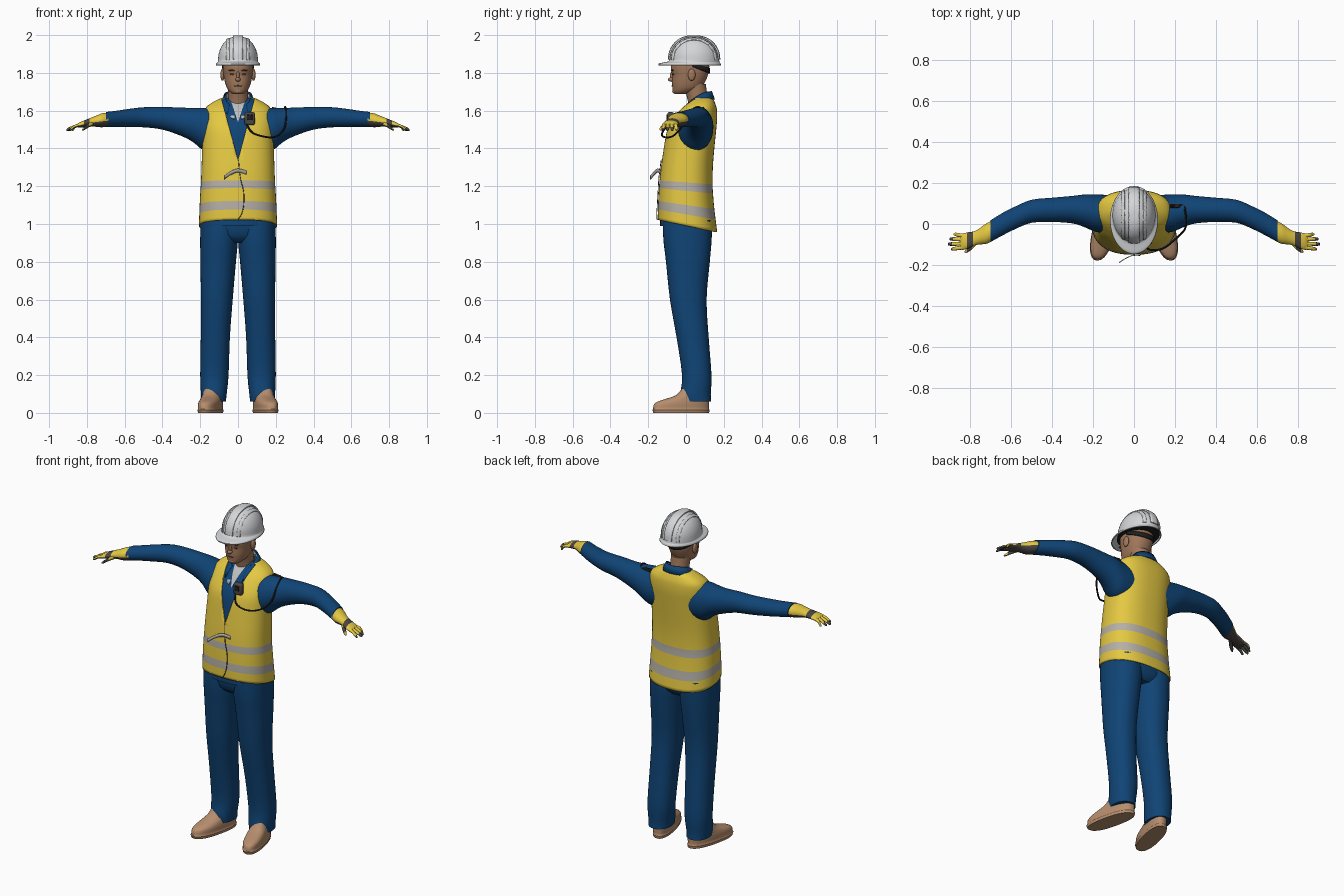
import bpy, bmesh
from math import sin, cos, pi, radians
from mathutils import Vector

if "Cube" in bpy.data.objects:
    bpy.data.objects.remove(bpy.data.objects["Cube"])


def material(name, *rgb):
    m = bpy.data.materials.new(name)
    m.use_nodes = True
    m.diffuse_color = (*rgb, 1)
    m.node_tree.nodes["Principled BSDF"].inputs["Base Color"].default_value = (*rgb, 1)
    return m


BLUE = material("work blue", .005, .058, .18)
YELLOW = material("safety yellow", .78, .58, .055)
TAPE = material("reflective grey", .46, .43, .38)
WHITE = material("helmet white", .66, .67, .69)
SKIN = material("skin", .36, .19, .105)
BOOT = material("boot tan", .47, .27, .155)
DARK = material("glove grey", .07, .062, .058)
BLACK = material("black", .015, .014, .014)
SHIRT = material("undershirt grey", .52, .52, .52)
BROW = material("brow brown", .13, .065, .035)
made = []


def finish(name, bm, mats, thick=0, bevel=0):
    bmesh.ops.recalc_face_normals(bm, faces=bm.faces)
    me = bpy.data.meshes.new(name)
    bm.to_mesh(me)
    bm.free()
    for m in mats:
        me.materials.append(m)
    ob = bpy.data.objects.new(name, me)
    bpy.context.collection.objects.link(ob)
    if thick:
        mod = ob.modifiers.new("thickness", "SOLIDIFY")
        mod.thickness = thick
    if bevel:
        mod = ob.modifiers.new("bevel", "BEVEL")
        mod.width, mod.segments = bevel, 2
    made.append(ob)
    return ob


def smooth_rows(rows, steps):
    """Catmull-Rom interpolation between cross-sections."""
    out = []
    for i in range(len(rows) - 1):
        a, b, c, d = (rows[max(0, min(len(rows) - 1, i + j))] for j in (-1, 0, 1, 2))
        for k in range(steps):
            t = k / steps
            out.append([(2 * q + (r - p) * t + (2 * p - 5 * q + 4 * r - s) * t * t
                         + (3 * q - p - 3 * r + s) * t ** 3) / 2
                        for p, q, r, s in zip(a, b, c, d)])
    return out + [list(rows[-1])]


def loft(name, rows, mats, axis="z", power=2.0, seg=40, steps=3, caps=(True, True),
         cut=None, paint=None, warp=None, side=1, thick=0):
    """Skin over rows of (position, centre 1, centre 2, radius 1, radius 2)."""
    bm = bmesh.new()
    rings = []
    for p, c1, c2, r1, r2 in smooth_rows(rows, steps):
        ring = []
        for i in range(seg):
            t = 2 * pi * i / seg
            u, v = (abs(f) ** (2 / power) * (1 if f > 0 else -1) for f in (cos(t), sin(t)))
            a, b = c1 + r1 * u, c2 + r2 * v
            ring.append(bm.verts.new((a, b, p) if axis == "z" else (p, a, b)))
        rings.append(ring)
    for lo, hi in zip(rings, rings[1:]):
        for i in range(seg):
            j = (i + 1) % seg
            bm.faces.new((lo[i], lo[j], hi[j], hi[i]))
    for use, ring in zip(caps, (rings[0], rings[-1])):
        if use:
            bm.faces.new(ring)
    bmesh.ops.recalc_face_normals(bm, faces=bm.faces)
    if cut:
        cut(bm)
    bm.normal_update()
    if paint:
        for f in bm.faces:
            f.material_index = paint(f.calc_center_median(), f.normal)
    for v in bm.verts:
        if warp:
            v.co = warp(v.co)
        v.co.x *= side
    return finish(name, bm, mats, thick)


def body(rows):
    """Rows of (height, half width, front y, back y) to loft rows."""
    return [(z, 0, (f + b) / 2, rx, (b - f) / 2) for z, rx, f, b in rows]


def strip(name, mat, edge_a, edge_b, steps=24, thick=.006):
    bm = bmesh.new()
    pairs = [(bm.verts.new(edge_a(i / steps)), bm.verts.new(edge_b(i / steps)))
             for i in range(steps + 1)]
    for (a, b), (c, d) in zip(pairs, pairs[1:]):
        bm.faces.new((a, b, d, c))
    return finish(name, bm, [mat], thick)


def ball(name, mat, loc, scale):
    bm = bmesh.new()
    bmesh.ops.create_uvsphere(bm, u_segments=20, v_segments=12, radius=1)
    for v in bm.verts:
        v.co = Vector(loc) + v.co * Vector(scale)
    return finish(name, bm, [mat])


def box(name, mat, loc, size, bevel):
    bm = bmesh.new()
    bmesh.ops.create_cube(bm, size=1)
    for v in bm.verts:
        v.co = Vector(loc) + v.co * Vector(size)
    return finish(name, bm, [mat], bevel=bevel)


def cord(name, mat, points, radius):
    cu = bpy.data.curves.new(name, "CURVE")
    cu.dimensions, cu.bevel_depth, cu.bevel_resolution = "3D", radius, 2
    sp = cu.splines.new("POLY")
    pts = smooth_rows(points, 6)
    sp.points.add(len(pts) - 1)
    for q, p in zip(sp.points, pts):
        q.co = (*p, 1)
    tmp = bpy.data.objects.new(name, cu)
    bm = bmesh.new()
    bm.from_mesh(me := bpy.data.meshes.new_from_object(tmp))
    bpy.data.objects.remove(tmp)
    bpy.data.meshes.remove(me)
    return finish(name, bm, [mat])


# Neckline: split the front along a V, optionally opening it
def in_v(c, z0, k):
    return c.y < .05 and c.z > z0 + k * abs(c.x)


def cut_v(z0, k, remove):
    def cut(bm):
        for s in (1, -1):
            fs = [f for f in bm.faces if f.calc_center_median().y < .06]
            geom = set(fs) | {e for f in fs for e in f.edges} | {v for f in fs for v in f.verts}
            bmesh.ops.bisect_plane(bm, geom=list(geom), plane_co=(0, 0, z0), plane_no=(-k * s, 0, 1))
        if remove:
            gone = [f for f in bm.faces if in_v(f.calc_center_median(), z0, k)]
            bmesh.ops.delete(bm, geom=gone, context="FACES")
    return cut


# Vest with two reflective bands, hem higher at the front
vest = [(.99, .207, -.15, .165), (1.05, .205, -.149, .157), (1.1, .203, -.147, .15),
        (1.175, .199, -.143, .143), (1.22, .196, -.14, .141), (1.3, .193, -.132, .142),
        (1.4, .19, -.118, .15), (1.5, .188, -.1, .16), (1.56, .185, -.068, .165),
        (1.61, .174, -.03, .163), (1.638, .145, .0, .155), (1.658, .108, .02, .146),
        (1.668, .085, .03, .135)]


def hem(co):
    fade = max(0, min(1, (1.35 - co.z) / .36))
    return Vector((co.x, co.y, co.z - .032 * fade * (co.y - .005) / .155))


loft("vest", body(vest), [YELLOW, TAPE], power=2.4, seg=64, caps=(False, False),
     cut=cut_v(1.34, 3.7, True), warp=hem, thick=.006,
     paint=lambda c, n: int(1.05 < c.z < 1.1 or 1.175 < c.z < 1.22))

# Shirt body, with the undershirt showing in the neckline, and trouser seat
loft("shirt", body([(z, rx - .013, f + .013, b - .013) for z, rx, f, b in vest]),
     [BLUE, SHIRT], power=2.4, seg=64, cut=cut_v(1.54, 3, False),
     paint=lambda c, n: int(in_v(c, 1.54, 3)))
loft("trouser_seat", body([(.9, .09, -.07, .1), (.94, .17, -.11, .13), (1.04, .19, -.125, .14)]),
     [BLUE], power=2.3)

# Collars
def collar(name, mat, gap, grow, drop):
    def edge(rx, back, front, z_back, fall):
        def at(t):
            a = radians(-90 + gap + t * (360 - 2 * gap))
            f = (1 - sin(a)) / 2
            ry = back + (front - back) * f
            return (rx * cos(a), .065 + ry * sin(a), z_back - fall * f * f)
        return at
    strip(name, mat, edge(.066 + grow, .064 + grow, .07 + grow, 1.695 + grow, .075 + drop),
          edge(.085 + grow, .08 + grow, .135 + grow, 1.66, .09 + drop), 32)


collar("undershirt_collar", SHIRT, 12, 0, .015)
collar("shirt_collar", BLUE, 38, .008, .01)

# Head and face
loft("neck", [(1.58, 0, .075, .055, .055), (1.66, 0, .062, .053, .054), (1.74, 0, .045, .055, .06)], [SKIN])
loft("head", body([(1.687, .026, -.058, -.01), (1.7, .044, -.069, .04), (1.72, .059, -.072, .08),
                   (1.75, .069, -.074, .1), (1.785, .076, -.073, .115), (1.81, .079, -.078, .121),
                   (1.84, .081, -.079, .123), (1.88, .078, -.065, .115)]), [SKIN], power=2.2)
ball("nose", SKIN, (0, -.076, 1.765), (.014, .02, .012))
ball("nose_bridge", SKIN, (0, -.072, 1.783), (.009, .014, .026))
ball("lips", BROW, (0, -.071, 1.731), (.021, .005, .004))
ball("chin", SKIN, (0, -.058, 1.703), (.024, .015, .014))
for s, word in ((1, "left"), (-1, "right")):
    ball(word + "_eye", BROW, (s * .031, -.068, 1.793), (.012, .005, .005))
    ball(word + "_brow", BROW, (s * .032, -.072, 1.813), (.018, .007, .004))
    ball(word + "_ear", SKIN, (s * .082, .03, 1.79), (.011, .02, .032))

# Helmet: brim and dome, raised ridges, dark lining and nape strap
dome = [(1.865 + .128 * sin(a), .106 * cos(a) ** .9, .042 - .132 * cos(a) ** .9, .042 + .134 * cos(a) ** .9)
        for a in (radians(d) for d in (0, 15, 30, 45, 60, 72, 82, 88))]
loft("helmet", body([(1.84, .117, -.146, .186), (1.85, .115, -.143, .183), (1.857, .108, -.11, .178)] + dome),
     [WHITE], seg=48, caps=(False, True), thick=.005)


def ridge(name, x, half, lift):
    def cut(bm):
        for s in (1, -1):
            bmesh.ops.bisect_plane(bm, geom=bm.verts[:] + bm.edges[:] + bm.faces[:],
                                   plane_co=(x + s * half, 0, 0), plane_no=(s, 0, 0), clear_outer=True)
    loft(name, body([(z + lift, rx + lift, f - lift, b + lift) for z, rx, f, b in dome]),
         [WHITE], seg=48, cut=cut, thick=.008)


ridge("helmet_ridge", 0, .026, .006)
for s, word in ((1, "left"), (-1, "right")):
    ridge(word + "_helmet_ridge", s * .055, .008, .003)
loft("helmet_lining", body([(1.845, .104, -.1, .172), (1.856, .104, -.095, .172)]), [BLACK], steps=1)


def nape(z, drop):
    return lambda t: (.086 * cos(pi * t), .035 + .093 * sin(pi * t), z - drop * sin(pi * t))


strip("nape_strap", BLACK, nape(1.85, .025), nape(1.832, .035))

# Limbs, built for the left and mirrored to the right
def glove_paint(c, n):
    return int(n.z < -.25 or .785 < c.x < .815 or c.x > .882)


for s, word in ((1, "left"), (-1, "right")):
    loft(word + "_sleeve", [(.1, .05, 1.5, .09, .11), (.18, .052, 1.502, .092, .112), (.24, .064, 1.525, .08, .09),
                            (.3, .07, 1.541, .067, .075), (.4, .069, 1.56, .059, .06), (.5, .062, 1.565, .056, .053),
                            (.58, .03, 1.561, .055, .048), (.64, 0, 1.557, .055, .043), (.7, -.035, 1.553, .053, .04)],
         [BLUE], axis="x", side=s)
    loft(word + "_glove", [(.685, -.03, 1.553, .05, .037), (.72, -.047, 1.549, .05, .037), (.745, -.057, 1.545, .042, .031),
                           (.775, -.069, 1.54, .035, .024), (.805, -.079, 1.533, .039, .019),
                           (.835, -.086, 1.525, .04, .015), (.848, -.088, 1.521, .035, .009)],
         [YELLOW, DARK], axis="x", paint=glove_paint, side=s)
    for i, (x, y) in enumerate(((.88, -.05), (.9, -.073), (.908, -.098), (.893, -.122))):
        y0 = -.057 - .019 * i
        loft(f"{word}_finger_{i + 1}", [(.825, y0, 1.527, .009, .009), (.86, (y0 + y) / 2, 1.518, .0095, .009),
                                        (x - .008, y, 1.501, .008, .008), (x, y - .001, 1.498, .003, .003)],
             [YELLOW, DARK], axis="x", seg=12, paint=glove_paint, side=s)
    loft(word + "_thumb", [(.76, -.075, 1.535, .016, .013), (.79, -.108, 1.522, .015, .011),
                           (.815, -.128, 1.505, .012, .009), (.826, -.135, 1.498, .004, .004)],
         [YELLOW, DARK], axis="x", seg=14, paint=glove_paint, side=s)
    loft(word + "_trouser_leg", [(.06, .128, .052, .064, .081), (.1, .128, .05, .068, .081), (.2, .125, .057, .075, .078),
                                 (.4, .12, .035, .077, .085), (.6, .112, .012, .084, .097), (.8, .105, .01, .094, .116),
                                 (.92, .1, .008, .1, .128), (1.02, .1, .008, .098, .13)],
         [BLUE], power=2.2, side=s)
    # Toe-out boots
    loft(word + "_boot", body([(0, .054, -.172, .122), (.016, .057, -.178, .125), (.02, .054, -.174, .122),
                               (.045, .055, -.17, .122), (.06, .054, -.15, .122), (.075, .052, -.105, .12),
                               (.095, .05, -.05, .118), (.13, .045, -.02, .11)]),
         [BOOT], power=2.4, steps=2, side=s,
         warp=lambda co: Vector((co.x + .12 - .22 * (co.y - .09), co.y, co.z)))

# Vest seam and loose tape
cord("vest_seam", DARK, [(.003, -.131, 1.34), (.012, -.143, 1.25), (.03, -.148, 1.17),
                         (.03, -.152, 1.1), (.018, -.155, 1.05), (0, -.154, 1.025)], .002)
flap = smooth_rows([(.045, -.136, 1.272), (0, -.152, 1.283), (-.04, -.17, 1.268), (-.072, -.19, 1.245)], 5)


def tape_edge(dz):
    return lambda t: Vector(flap[round(t * 15)]) + Vector((0, 0, dz))


strip("loose_tape", TAPE, tape_edge(.01), tape_edge(-.01), 15, .004)

# Speaker microphone and its cable over the left shoulder
box("microphone", DARK, (.062, -.082, 1.558), (.054, .034, .07), .01)
box("microphone_clip", BLACK, (.062, -.1, 1.565), (.03, .008, .03), .003)
cord("microphone_cable", BLACK, [(.045, -.09, 1.53), (.075, -.125, 1.485), (.14, -.12, 1.462), (.2, -.075, 1.463),
                                 (.245, -.03, 1.505), (.255, .01, 1.585), (.25, .06, 1.62), (.24, .09, 1.605),
                                 (.18, .09, 1.615)], .005)
box("cable_clip", BLACK, (.2, .088, 1.605), (.05, .018, .02), .004)

bpy.ops.object.select_all(action="DESELECT")
for ob in made:
    ob.select_set(True)
bpy.context.view_layer.objects.active = made[0]
bpy.ops.object.shade_smooth_by_angle(angle=radians(40))
